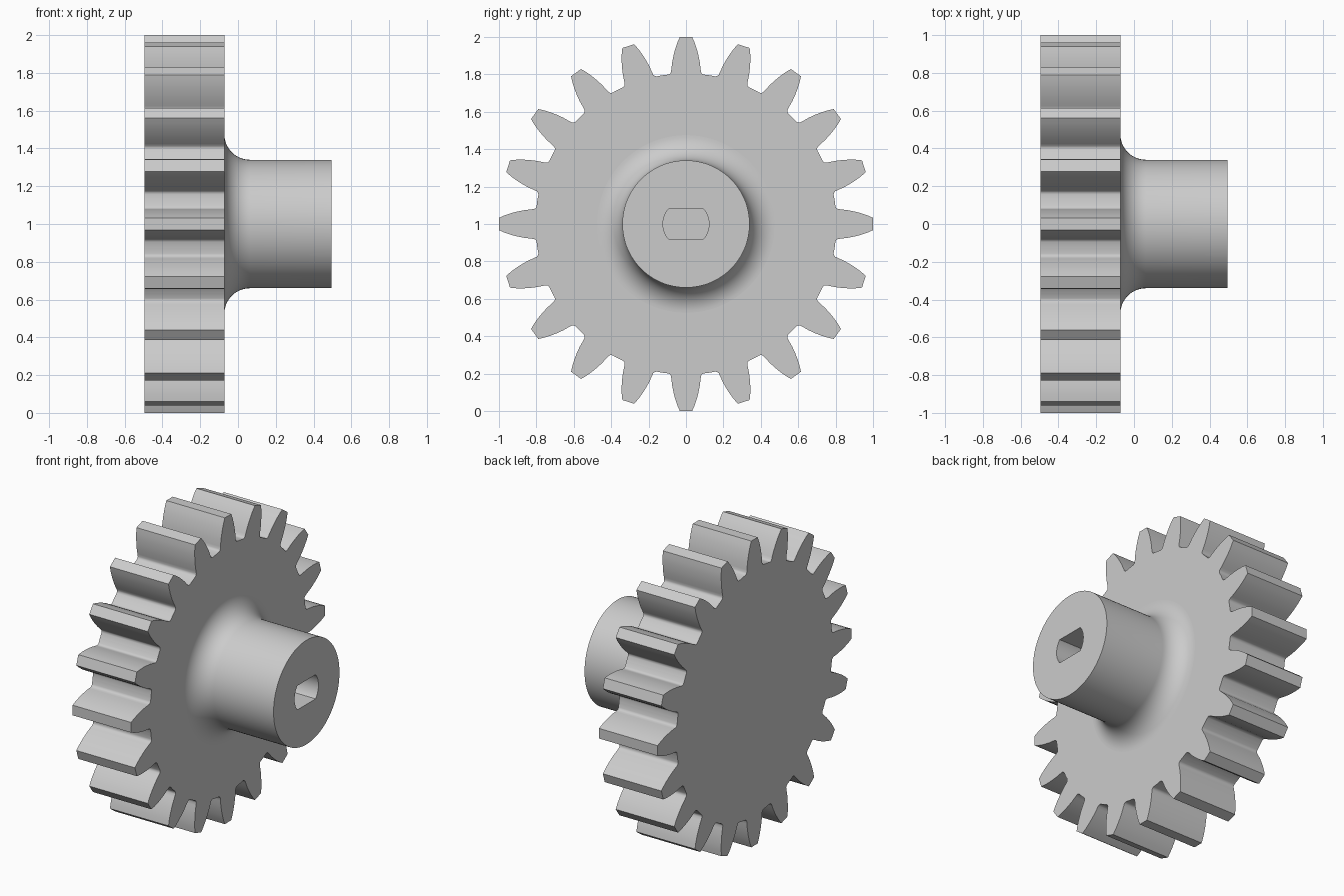
import bpy, bmesh, math

cube = bpy.data.objects.get("Cube")
if cube:
    bpy.data.objects.remove(cube, do_unlink=True)

BACK, FACE, END = -0.495, -0.072, 0.495   # gear back, gear face, hub end along x
TEETH = 20
SEGMENTS = 144

grey = bpy.data.materials.new("plain grey")
grey.use_nodes = True
grey.diffuse_color = (0.6, 0.6, 0.6, 1)
grey.node_tree.nodes["Principled BSDF"].inputs["Base Color"].default_value = (0.6, 0.6, 0.6, 1)


def loft(name, rings, sharp_angle):
    """Skin rings of (x, [(y, z), ...]) and cap both ends; centred at z = 1."""
    bm = bmesh.new()
    loops = [[bm.verts.new((x, y, z + 1)) for y, z in pts] for x, pts in rings]
    n = len(loops[0])
    for a, b in zip(loops, loops[1:]):
        for i in range(n):
            j = (i + 1) % n
            bm.faces.new((a[i], a[j], b[j], b[i]))
    bm.faces.new(loops[0][::-1])
    bm.faces.new(loops[-1])
    bmesh.ops.recalc_face_normals(bm, faces=bm.faces)
    mesh = bpy.data.meshes.new(name)
    bm.to_mesh(mesh)
    bm.free()
    mesh.materials.append(grey)
    obj = bpy.data.objects.new(name, mesh)
    bpy.context.collection.objects.link(obj)
    bpy.ops.object.select_all(action="DESELECT")
    obj.select_set(True)
    bpy.context.view_layer.objects.active = obj
    bpy.ops.object.shade_smooth_by_angle(angle=math.radians(sharp_angle))
    return obj


# Toothed wheel: half a tooth as (half width, height), mirrored and repeated
half_tooth = [(0.125, 0.795), (0.095, 0.799), (0.085, 0.804), (0.080, 0.813),
              (0.078, 0.830), (0.074, 0.865), (0.067, 0.900), (0.058, 0.935),
              (0.047, 0.968), (0.033, 1.0)]
tooth = [(-w, h) for w, h in half_tooth] + [(w, h) for w, h in reversed(half_tooth)]
outline = []
for k in range(TEETH):
    a = math.tau * k / TEETH
    c, s = math.cos(a), math.sin(a)
    outline += [(y * c + z * s, z * c - y * s) for y, z in tooth]
loft("toothed_wheel", [(BACK, outline), (FACE, outline)], 40)


# Hub: fillet, barrel and a blind bore with two flats
def ring(radius, flat=9):
    angles = [math.tau * i / SEGMENTS for i in range(SEGMENTS)]
    return [(radius * math.cos(a), max(-flat, min(flat, radius * math.sin(a))))
            for a in angles]


HUB_R, FILLET = 0.34, 0.135
rings = [(FACE - 0.1, ring(HUB_R + FILLET))]
for i in range(17):
    t = math.pi / 2 * i / 16
    rings.append((FACE + FILLET * (1 - math.cos(t)),
                  ring(HUB_R + FILLET * (1 - math.sin(t)))))
bore = ring(0.123, 0.079)
rings += [(END, ring(HUB_R)), (END, bore), (FACE + 0.01, bore)]
loft("hub", rings, 30)
